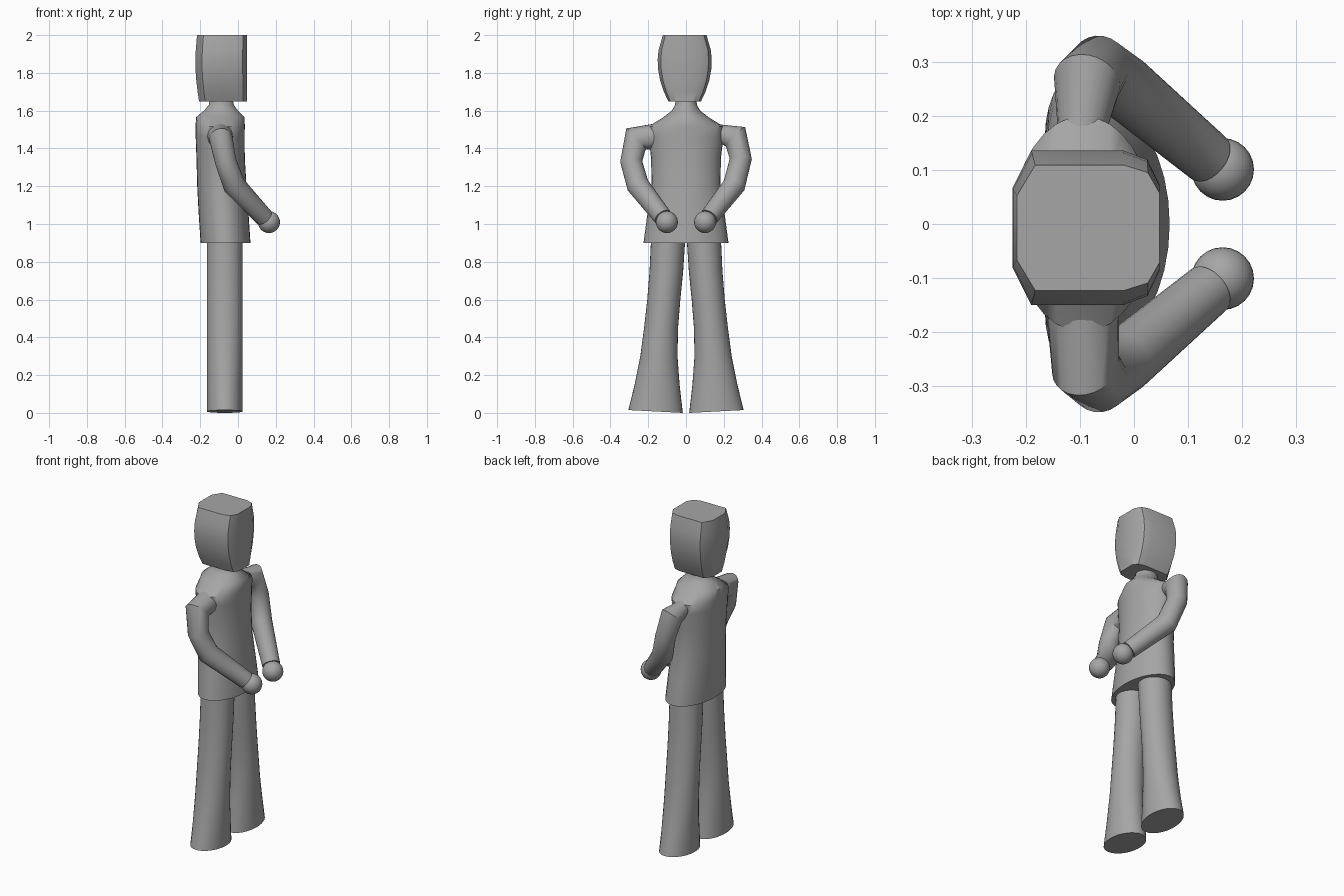
import bpy, bmesh, math
from mathutils import Vector

if "Cube" in bpy.data.objects:
    bpy.data.objects.remove(bpy.data.objects["Cube"])

grey = bpy.data.materials.new("plain grey")
grey.diffuse_color = (0.38, 0.38, 0.38, 1)
grey.use_nodes = True
grey.node_tree.nodes["Principled BSDF"].inputs["Base Color"].default_value = grey.diffuse_color


def finish(obj, angle=35):
    obj.data.materials.append(grey)
    bpy.ops.object.select_all(action='DESELECT')
    obj.select_set(True)
    bpy.context.view_layer.objects.active = obj
    bpy.ops.object.shade_smooth_by_angle(angle=math.radians(angle))


def loft(name, rings, angle=35):
    """Skin a list of equal-length point rings and cap both ends."""
    bm = bmesh.new()
    loops = [[bm.verts.new(p) for p in ring] for ring in rings]
    n = len(loops[0])
    for a, b in zip(loops, loops[1:]):
        for i in range(n):
            j = (i + 1) % n
            bm.faces.new((a[i], a[j], b[j], b[i]))
    bm.faces.new(loops[0][::-1])
    bm.faces.new(loops[-1])
    bmesh.ops.recalc_face_normals(bm, faces=bm.faces)
    mesh = bpy.data.meshes.new(name)
    bm.to_mesh(mesh)
    bm.free()
    obj = bpy.data.objects.new(name, mesh)
    bpy.context.collection.objects.link(obj)
    finish(obj, angle)


def ellipse(x0, x1, y0, y1, z, tilt=0.0, n=32):
    """Ring between x and y limits; tilt raises the outer (large |y|) side."""
    cx, cy, rx, ry = (x0 + x1) / 2, (y0 + y1) / 2, (x1 - x0) / 2, (y1 - y0) / 2
    side = 1 if cy > 0 else -1
    ring = []
    for i in range(n):
        t = 2 * math.pi * i / n
        s = math.sin(t)
        ring.append((cx + rx * math.cos(t), cy + ry * s, z + tilt * (1 + side * s) / 2))
    return ring


def tube(name, path, radii, n=24):
    """Mitred tube along a path."""
    pts = [Vector(p) for p in path]
    dirs = [(b - a).normalized() for a, b in zip(pts, pts[1:])]
    u = Vector((1, 0, 0))
    rings = []
    for k, (p, r) in enumerate(zip(pts, radii)):
        din, dout = dirs[max(k - 1, 0)], dirs[min(k, len(dirs) - 1)]
        t = (din + dout).normalized()
        bend = dout - din
        bend = bend.normalized() if bend.length > 1e-5 else Vector()
        stretch = 1 / max(t.dot(din), 0.6) - 1
        u = (u - t * u.dot(t)).normalized()
        v = t.cross(u)
        ring = []
        for i in range(n):
            a = 2 * math.pi * i / n
            q = (u * math.cos(a) + v * math.sin(a)) * r
            ring.append(p + q + bend * (q.dot(bend) * stretch))
        rings.append(ring)
    loft(name, rings, 40)


# Shirt with sloping shoulders and neck
loft("torso", [ellipse(x0, x1, -hy, hy, z) for x0, x1, hy, z in (
    (-0.198, 0.066, 0.225, 0.90), (-0.208, 0.056, 0.205, 1.05),
    (-0.216, 0.045, 0.182, 1.20), (-0.220, 0.036, 0.185, 1.35),
    (-0.224, 0.035, 0.198, 1.46), (-0.225, 0.036, 0.200, 1.515),
    (-0.222, 0.035, 0.120, 1.565), (-0.180, 0.000, 0.075, 1.60),
    (-0.155, -0.022, 0.058, 1.63), (-0.150, -0.028, 0.055, 1.66))], 45)

# Flared trouser legs: height, inner y, outer y
leg = ((0.0, 0.017, 0.305), (0.15, 0.034, 0.272), (0.30, 0.045, 0.242),
       (0.45, 0.042, 0.222), (0.60, 0.030, 0.205), (0.75, 0.015, 0.193),
       (0.92, 0.004, 0.185))
for side, label in ((1, "left"), (-1, "right")):
    loft(label + "_leg", [ellipse(-0.165, 0.025, *sorted((side * a, side * b)), z,
                                  0.015 if z == 0 else 0) for z, a, b in leg])

# Bent arms and ball hands
tube("left_arm", [(-0.10, 0.15, 1.490), (-0.087, 0.262, 1.462), (-0.065, 0.290, 1.345),
                  (-0.020, 0.255, 1.205), (0.138, 0.122, 1.035)],
     (0.040, 0.062, 0.057, 0.059, 0.050))
tube("right_arm", [(-0.095, -0.15, 1.465), (-0.090, -0.265, 1.450), (-0.065, -0.290, 1.330),
                   (-0.020, -0.255, 1.205), (0.138, -0.122, 1.035)],
     (0.068, 0.062, 0.057, 0.059, 0.050))
for side, label in ((1, "left"), (-1, "right")):
    bpy.ops.mesh.primitive_uv_sphere_add(segments=24, ring_count=16, radius=0.058,
                                         location=(0.164, side * 0.101, 1.01))
    hand = bpy.context.object
    hand.name = label + "_hand"
    finish(hand)

# Chamfered block head, bulging in the middle
half = [(-0.225, 0.073), (-0.19, 0.143), (-0.02, 0.143), (0.025, 0.126), (0.047, 0.08)]
outline = half + [(x, -y) for x, y in reversed(half)]
rings = []
for z, sx, sy in ((1.648, 0.93, 0.60), (1.70, 0.96, 0.77), (1.76, 0.985, 0.91),
                  (1.82, 1.0, 0.985), (1.87, 1.0, 1.0), (1.92, 0.995, 0.97), (2.0, 0.97, 0.81)):
    rings.append([(0.047 + (x - 0.047) * sx, -0.007 + y * sy, z) for x, y in outline])
loft("head", rings, 30)
